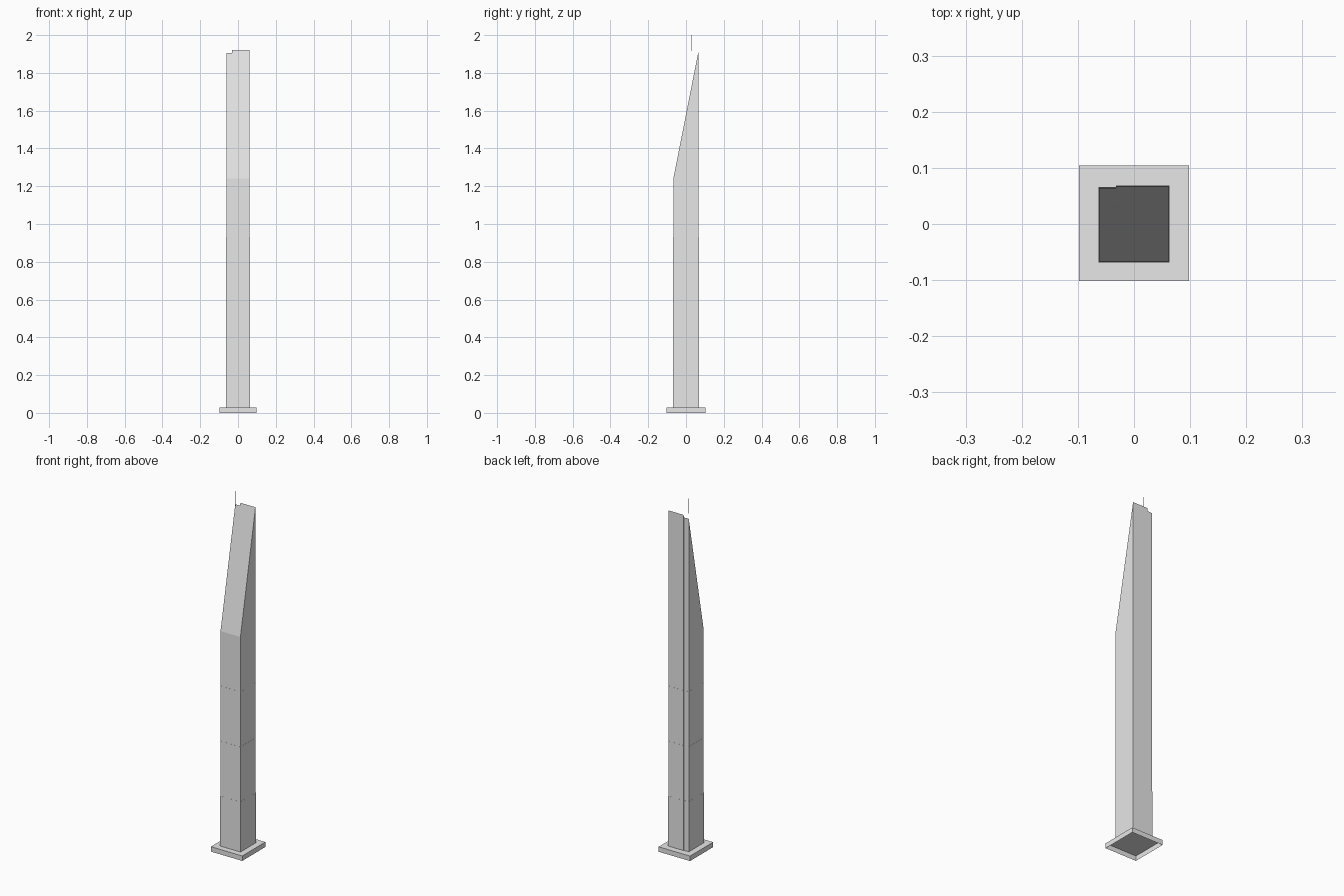
import bpy
import bmesh

if "Cube" in bpy.data.objects:
    bpy.data.objects.remove(bpy.data.objects["Cube"], do_unlink=True)

concrete = bpy.data.materials.new("pale_grey")
concrete.use_nodes = True
concrete.diffuse_color = (0.8, 0.8, 0.8, 1)
concrete.node_tree.nodes["Principled BSDF"].inputs["Base Color"].default_value = (0.8, 0.8, 0.8, 1)


def prism(name, outline, bottom, top_height, open_bottom=False):
    """Extrude a plan outline upwards; top_height(x, y) gives the roof."""
    bm = bmesh.new()
    low = [bm.verts.new((x, y, bottom)) for x, y in outline]
    high = [bm.verts.new((x, y, top_height(x, y))) for x, y in outline]
    count = len(outline)
    for i in range(count):
        j = (i + 1) % count
        bm.faces.new((low[i], low[j], high[j], high[i]))
    bm.faces.new(high)
    if not open_bottom:
        bm.faces.new(low[::-1])
    bmesh.ops.recalc_face_normals(bm, faces=bm.faces)
    mesh = bpy.data.meshes.new(name)
    bm.to_mesh(mesh)
    bm.free()
    mesh.materials.append(concrete)
    obj = bpy.data.objects.new(name, mesh)
    bpy.context.collection.objects.link(obj)
    return obj


def rectangle(cx, cy, hx, hy):
    return [(cx - hx, cy - hy), (cx + hx, cy - hy), (cx + hx, cy + hy), (cx - hx, cy + hy)]


def tower_plan(shrink):
    """Rectangle with a shallow recess on the back, beside the right corner."""
    x, y, recess = 0.0635 - shrink, 0.0685 - shrink, 0.003
    return [(-x, -y), (x, -y), (x, y), (-0.032, y), (-0.032, y - recess), (-x, y - recess)]


# Hollow plinth
plinth = prism("plinth", rectangle(0, 0.001, 0.098, 0.103), 0, lambda x, y: 0.028, open_bottom=True)

# Shaft in equal storeys, each a hair narrower than the one below
STOREY = 0.31
STEP = 0.0005
for level in range(3):
    top = STOREY * (level + 1)
    prism(f"shaft_storey_{level + 1}", tower_plan(STEP * level),
          max(0.028, STOREY * level), lambda x, y: top)

# Top storey rising to a sloped roof, high at the back
crown_plan = tower_plan(STEP * 3)
front = crown_plan[0][1]
back = crown_plan[2][1]
prism("sloped_crown", crown_plan, STOREY * 3,
      lambda x, y: 1.24 + (1.92 - 1.24) * (y - front) / (back - front))

# Thin mast
prism("antenna", rectangle(-0.035, 0.03, 0.0006, 0.0015), 1.915, lambda x, y: 2.0)
